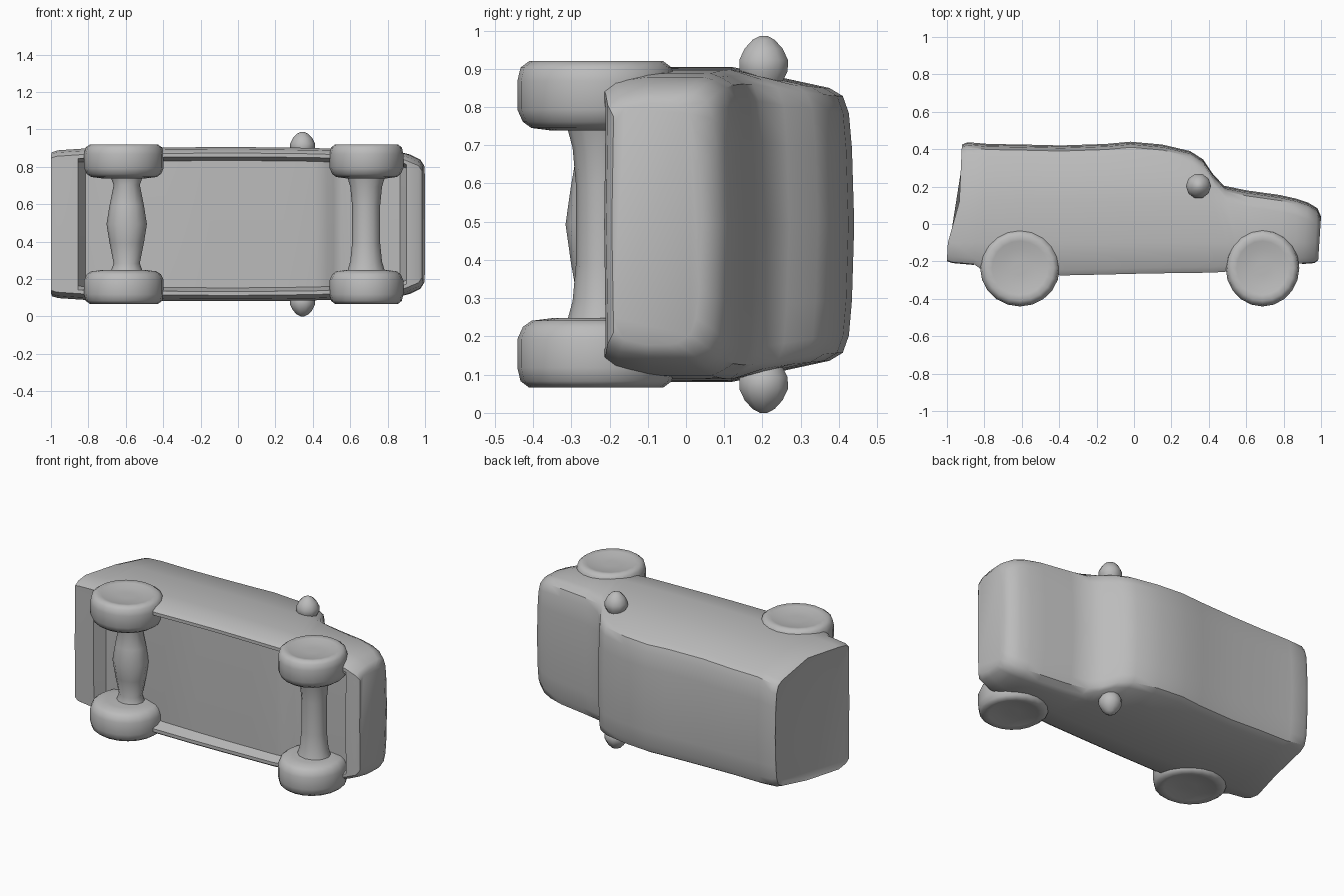
import bpy, bmesh, math

ZC = 0.493  # middle of the vehicle's width, which runs along z

paint = bpy.data.materials.new("plain grey")
paint.diffuse_color = (0.5, 0.5, 0.5, 1)


def finish(name, bm, angle=40):
    bmesh.ops.recalc_face_normals(bm, faces=bm.faces)
    me = bpy.data.meshes.new(name)
    bm.to_mesh(me)
    bm.free()
    me.materials.append(paint)
    ob = bpy.data.objects.new(name, me)
    bpy.context.collection.objects.link(ob)
    bpy.ops.object.select_all(action='DESELECT')
    ob.select_set(True)
    bpy.context.view_layer.objects.active = ob
    bpy.ops.object.shade_smooth_by_angle(angle=math.radians(angle))
    return ob


def loft(name, rings, angle=40):
    """Skin closed rings of points and cap both ends."""
    bm = bmesh.new()
    loops = [[bm.verts.new(p) for p in ring] for ring in rings]
    n = len(loops[0])
    for a, b in zip(loops, loops[1:]):
        for i in range(n):
            bm.faces.new((a[i], a[(i + 1) % n], b[(i + 1) % n], b[i]))
    bm.faces.new(loops[0])
    bm.faces.new(loops[-1])
    return finish(name, bm, angle)


def lathe(name, x, y, profile, sides):
    """Turn (z, rx, ry) steps around an axis along z."""
    rings = [[(x + rx * math.cos(2 * math.pi * i / sides),
               y + ry * math.sin(2 * math.pi * i / sides), z)
              for i in range(sides)] for z, rx, ry in profile]
    return loft(name, rings, 50)


# Body stations: roof x, roof y, sill x, sill y, half width, floor y
stations = [
    (-0.910, 0.40, -0.995, -0.18, 0.365, -0.18),
    (-0.920, 0.425, -1.00, -0.195, 0.385, -0.195),
    (-0.890, 0.437, -0.97, -0.205, 0.395, -0.205),
    (-0.80, 0.430, -0.855, -0.215, 0.403, -0.215),
    (-0.78, 0.428, -0.82, -0.24, 0.405, -0.15),
    (-0.60, 0.425, -0.60, -0.25, 0.405, -0.15),
    (-0.39, 0.420, -0.39, -0.275, 0.41, -0.20),
    (-0.15, 0.428, -0.15, -0.27, 0.412, -0.20),
    (-0.02, 0.440, 0.05, -0.265, 0.412, -0.20),
    (0.15, 0.425, 0.25, -0.262, 0.410, -0.20),
    (0.30, 0.390, 0.42, -0.26, 0.408, -0.20),
    (0.37, 0.345, 0.49, -0.255, 0.405, -0.19),
    (0.42, 0.270, 0.53, -0.25, 0.405, -0.16),
    (0.48, 0.205, 0.57, -0.24, 0.405, -0.15),
    (0.60, 0.180, 0.66, -0.23, 0.402, -0.15),
    (0.78, 0.155, 0.80, -0.22, 0.395, -0.15),
    (0.87, 0.135, 0.865, -0.215, 0.385, -0.15),
    (0.93, 0.115, 0.90, -0.21, 0.372, -0.21),
    (0.98, 0.085, 0.965, -0.205, 0.345, -0.205),
    (1.00, 0.040, 0.985, -0.19, 0.315, -0.19),
]


def section(xt, yt, xb, yb, hw, yf):
    top = hw - max(0, yt - 0.12) * 0.16
    low = hw - 0.012
    half = [(0, yt), (top * 0.55, yt - 0.006), (top - 0.07, yt - 0.014),
            (top - 0.025, yt - 0.03), (top - 0.004, yt - 0.065),
            (hw, min(0.12, yt - 0.09)), (hw, -0.1), (low, yb + 0.03),
            (low - 0.02, yb), (low - 0.04, yb), (low - 0.06, yf),
            (0, yf - 0.004)]
    outline = half + [(-w, y) for w, y in half[-2:0:-1]]
    pts = []
    for w, y in outline:
        t = (yt - y) / (yt - yb)
        x = xt + (xb - xt) * t
        # tail bulges out only near the bumper
        if xb < -0.9:
            x = xt + (xb - xt) * (0.35 * t + 0.65 * max(0, min(1, (t - 0.6) / 0.25)))
        pts.append((x, y, ZC + w))
    return pts


loft("body", [section(*s) for s in stations], 38)

# Wheels, mirrored left and right
for end, x, rx in (("rear", -0.61, 0.213), ("front", 0.687, 0.197)):
    for side, s in (("left", 1), ("right", -1)):
        steps = [(0.245, 0.55), (0.252, 0.82), (0.268, 0.93), (0.30, 1.0),
                 (0.375, 1.0), (0.41, 0.96), (0.427, 0.85), (0.422, 0.70),
                 (0.412, 0.5), (0.41, 0.2)]
        lathe(f"{end}_{side}_wheel", x, -0.235,
              [(ZC + s * z, rx * k, 0.206 * k) for z, k in steps], 20)

# Axles: the rear one swells in the middle
rear = [(-0.25, 0.085), (-0.21, 0.07), (-0.1, 0.092), (0, 0.108),
        (0.1, 0.092), (0.21, 0.07), (0.25, 0.085)]
lathe("rear_axle", -0.595, -0.22, [(ZC + z, r, r * 0.88) for z, r in rear], 12)
front = [(-0.25, 0.1), (-0.2, 0.085), (-0.1, 0.075), (0.1, 0.075),
         (0.2, 0.085), (0.25, 0.1)]
lathe("front_axle", 0.685, -0.22, [(ZC + z, r, r * 0.9) for z, r in front], 12)

# Door mirrors: tapered knobs on both sides
for side, s in (("left", 1), ("right", -1)):
    knob = [(0.37, 0.05), (0.40, 0.066), (0.43, 0.067), (0.46, 0.052),
            (0.483, 0.03), (0.493, 0.01)]
    lathe(f"{side}_mirror", 0.345, 0.203, [(ZC + s * z, r, r) for z, r in knob], 10)
